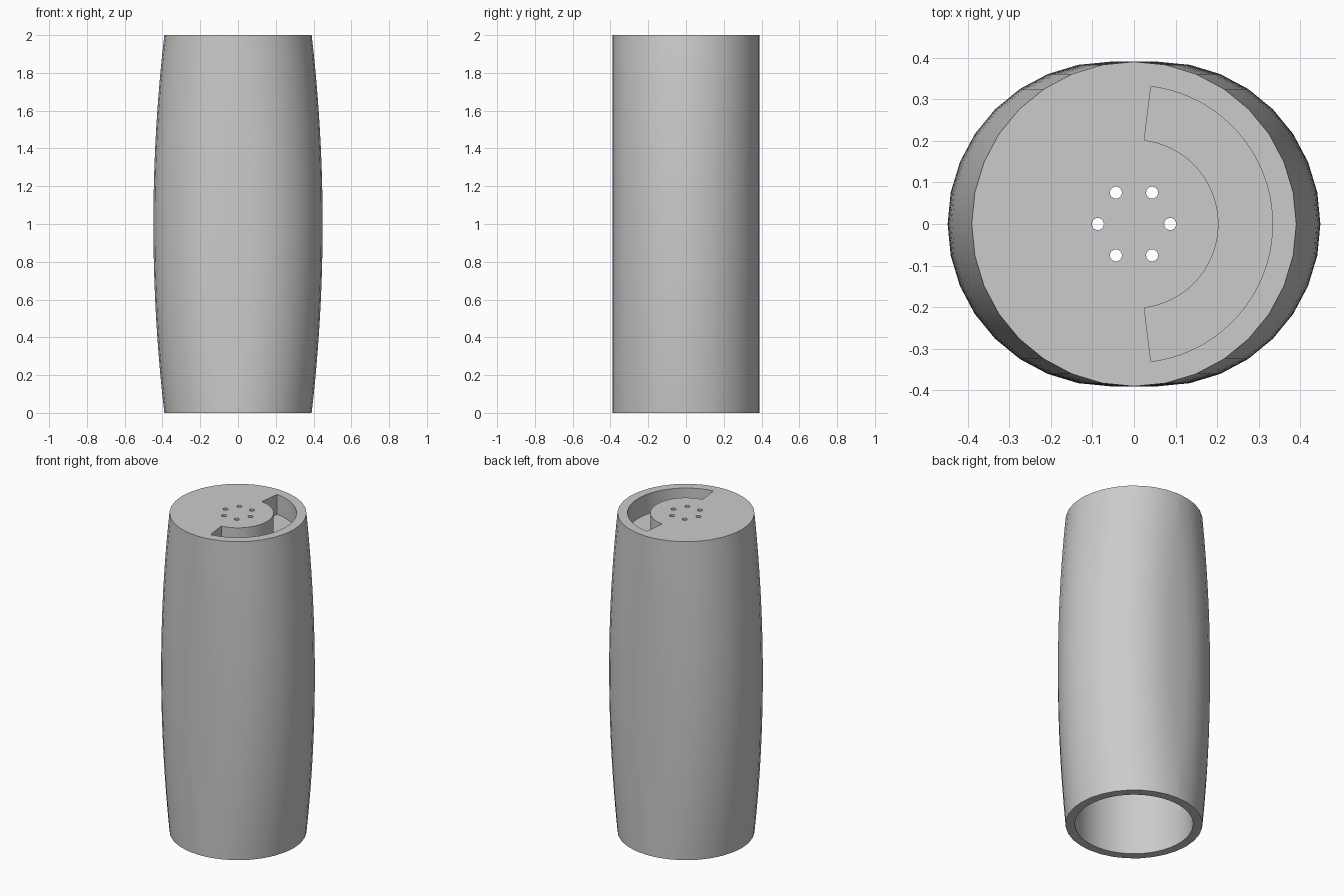
import bpy, bmesh, math

if "Cube" in bpy.data.objects:
    bpy.data.objects.remove(bpy.data.objects["Cube"])

R, BULGE, H = 0.39, 0.058, 2.0
grey = bpy.data.materials.new("plain_grey")
grey.diffuse_color = (0.6, 0.6, 0.6, 1)
grey.use_nodes = True
grey.node_tree.nodes["Principled BSDF"].inputs["Base Color"].default_value = grey.diffuse_color


def make(name, bm):
    bmesh.ops.remove_doubles(bm, verts=bm.verts, dist=1e-5)
    bmesh.ops.recalc_face_normals(bm, faces=bm.faces)
    mesh = bpy.data.meshes.new(name)
    bm.to_mesh(mesh)
    bm.free()
    ob = bpy.data.objects.new(name, mesh)
    bpy.context.collection.objects.link(ob)
    mesh.materials.append(grey)
    return ob


def loft(name, rings):
    """Closed solid through a stack of equal-length point rings."""
    bm = bmesh.new()
    loops = [[bm.verts.new(p) for p in ring] for ring in rings]
    n = len(loops[0])
    for a, b in zip(loops, loops[1:]):
        for i in range(n):
            j = (i + 1) % n
            bm.faces.new((a[i], a[j], b[j], b[i]))
    bm.faces.new(loops[0][::-1])
    bm.faces.new(loops[-1])
    return make(name, bm)


def arc(r, start, end, steps):
    angles = [math.radians(start + (end - start) * i / steps) for i in range(steps + 1)]
    return [(r * math.cos(a), r * math.sin(a)) for a in angles]


def prism(name, outline, z0, z1):
    return loft(name, [[(x, y, z) for x, y in outline] for z in (z0, z1)])


def cut(body, cutter):
    mod = body.modifiers.new("cut", 'BOOLEAN')
    mod.operation, mod.solver, mod.object = 'DIFFERENCE', 'EXACT', cutter
    bpy.context.view_layer.objects.active = body
    bpy.ops.object.modifier_apply(modifier=mod.name)
    bpy.data.objects.remove(cutter)


# Body: two half-rounds pushed apart sideways towards mid height
rings = []
for k in range(25):
    z = H * k / 24
    push = BULGE * (1 - (z - 1) ** 2)
    half = arc(R, -90, 90, 16)
    rings.append([(x + push, y, z) for x, y in half] +
                 [(-x - push, -y, z) for x, y in half])
body = loft("shaker_body", rings)

# Hollow inside, open at the bottom
cut(body, prism("bore", arc(0.336, 0, 360, 64)[:-1], -0.1, 1.82))

# Curved pouring pocket in the top
pocket = arc(0.333, -83, 83, 40) + arc(0.203, 83, -83, 40)
cut(body, prism("pocket", pocket, H - 0.125, H + 0.1))

# Six sprinkle holes
for x, y in arc(0.087, 0, 300, 5):
    hole = [(x + u, y + v) for u, v in arc(0.0145, 0, 360, 20)[:-1]]
    cut(body, prism("hole", hole, 1.7, H + 0.1))

bpy.ops.object.select_all(action='DESELECT')
body.select_set(True)
bpy.context.view_layer.objects.active = body
bpy.ops.object.shade_smooth_by_angle(angle=math.radians(30))
